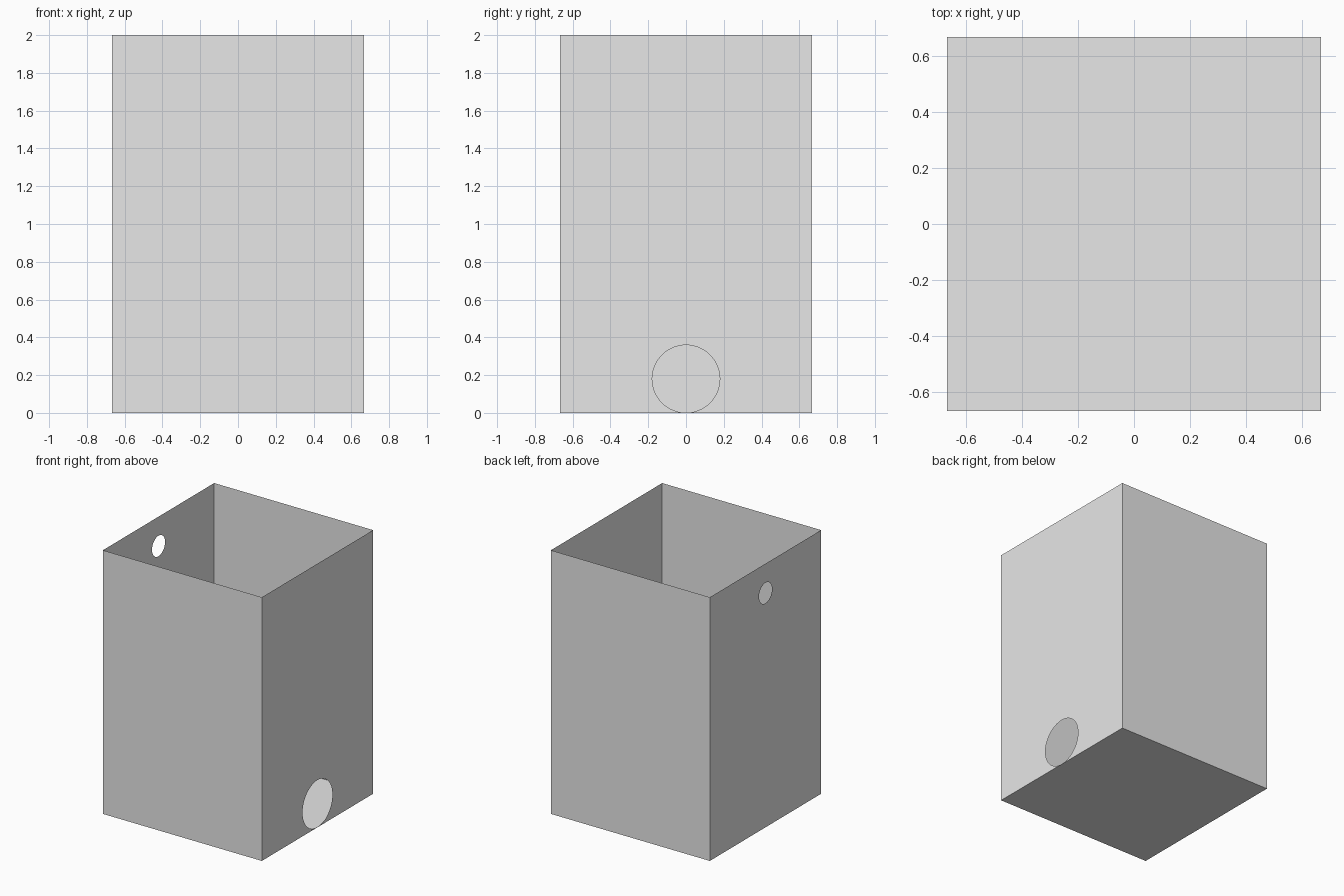
import bpy
import bmesh
from math import cos, sin, pi
from mathutils import Vector

if "Cube" in bpy.data.objects:
    bpy.data.objects.remove(bpy.data.objects["Cube"], do_unlink=True)

HALF, HEIGHT, SIDES = 0.667, 2.0, 64

grey = bpy.data.materials.new("plain grey")
grey.use_nodes = True
grey.diffuse_color = (0.8, 0.8, 0.8, 1)
grey.node_tree.nodes["Principled BSDF"].inputs["Base Color"].default_value = (0.8, 0.8, 0.8, 1)

bm = bmesh.new()


def loop(points):
    """Closed ring of edges through the points."""
    verts = [bm.verts.new(p) for p in points]
    return [bm.edges.new((a, b)) for a, b in zip(verts, verts[1:] + verts[:1])]


def pierced_wall(x, hole_z, radius):
    """Side sheet at x with a round opening on its centre line."""
    edges = loop([(x, -HALF, 0), (x, HALF, 0), (x, HALF, HEIGHT), (x, -HALF, HEIGHT)])
    edges += loop([(x, radius * cos(2 * pi * i / SIDES), hole_z + radius * sin(2 * pi * i / SIDES))
                   for i in range(SIDES)])
    bmesh.ops.triangle_fill(bm, use_beauty=True, use_dissolve=False,
                            edges=edges, normal=(1, 0, 0))


def plain_sheet(points):
    bm.faces.new([bm.verts.new(p) for p in points])


# Side walls: large low opening and small high opening
pierced_wall(HALF, 0.18, 0.179)
pierced_wall(-HALF, 1.778, 0.078)

# Front and back walls
for y in (-HALF, HALF):
    plain_sheet([(-HALF, y, 0), (HALF, y, 0), (HALF, y, HEIGHT), (-HALF, y, HEIGHT)])

# Floor; the top stays open
plain_sheet([(-HALF, -HALF, 0), (HALF, -HALF, 0), (HALF, HALF, 0), (-HALF, HALF, 0)])

# Join the corners and turn every face outward
bmesh.ops.remove_doubles(bm, verts=bm.verts[:], dist=0.0001)
bm.normal_update()
centre = Vector((0, 0, HEIGHT / 2))
for face in bm.faces:
    if face.normal.dot(face.calc_center_median() - centre) < 0:
        face.normal_flip()

mesh = bpy.data.meshes.new("open_box")
bm.to_mesh(mesh)
bm.free()
mesh.materials.append(grey)
box = bpy.data.objects.new("open_box", mesh)
bpy.context.scene.collection.objects.link(box)
